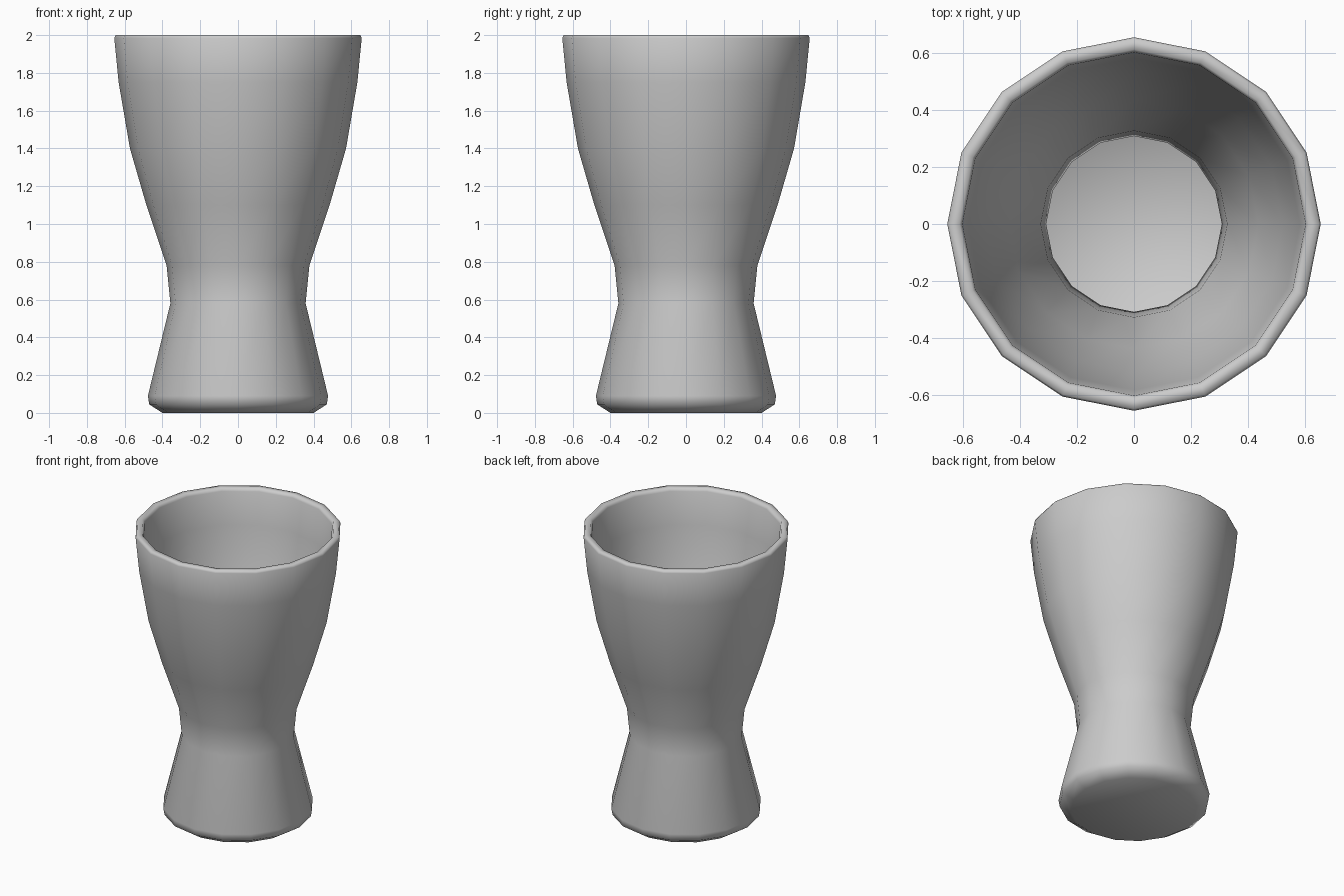
import bpy, bmesh, math

if "Cube" in bpy.data.objects:
    bpy.data.objects.remove(bpy.data.objects["Cube"])

SIDES = 16

# Profile (radius, height): outer base up to the rim, then down the inside
profile = [
    (0.40, 0.00), (0.47, 0.045), (0.477, 0.09),
    (0.358, 0.58), (0.378, 0.78), (0.485, 1.10), (0.572, 1.40),
    (0.632, 1.75), (0.655, 1.985), (0.648, 2.00),
    (0.612, 2.00), (0.602, 1.98),
    (0.582, 1.755), (0.523, 1.415), (0.437, 1.115), (0.327, 0.79),
    (0.308, 0.58), (0.423, 0.10), (0.385, 0.055),
]

# Glass body: revolve the profile into rings of 16 sides
bm = bmesh.new()
rings = []
for r, z in profile:
    rings.append([bm.verts.new((r * math.cos(2 * math.pi * i / SIDES),
                                r * math.sin(2 * math.pi * i / SIDES), z))
                  for i in range(SIDES)])
for a, b in zip(rings, rings[1:]):
    for i in range(SIDES):
        j = (i + 1) % SIDES
        bm.faces.new((a[i], a[j], b[j], b[i]))

# Underside and inner floor
bm.faces.new(rings[0][::-1])
bm.faces.new(rings[-1])
for f in bm.faces:
    f.smooth = True

mesh = bpy.data.meshes.new("drinking_glass")
bm.to_mesh(mesh)
bm.free()
glass = bpy.data.objects.new("drinking_glass", mesh)
bpy.context.collection.objects.link(glass)
